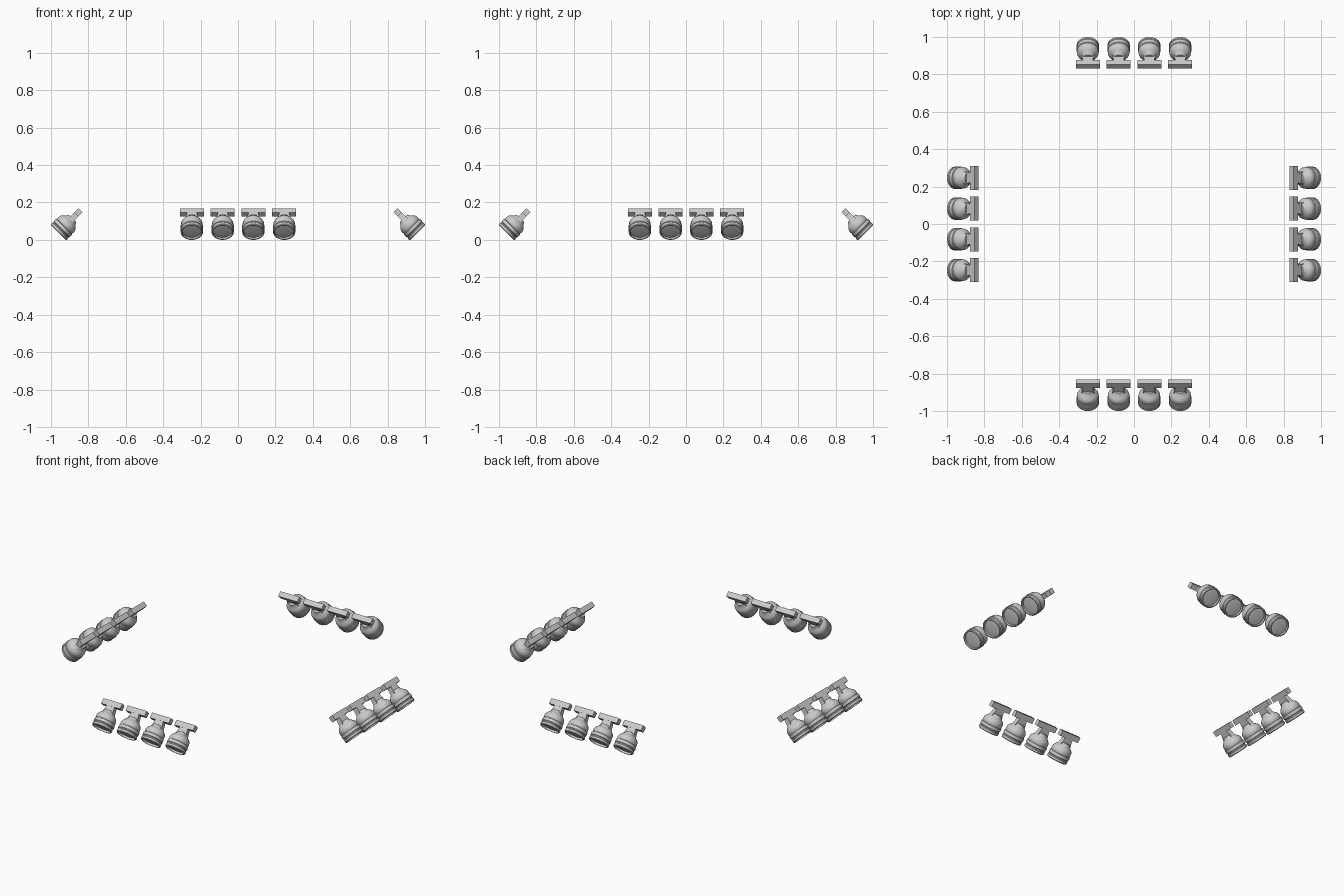
import bpy, bmesh, math
from mathutils import Matrix

if "Cube" in bpy.data.objects:
    bpy.data.objects.remove(bpy.data.objects["Cube"])

SIDES = 32
# lamp profile: (radius, distance back from the lens face along the lamp axis)
HOUSING = [(0.050, 0.012), (0.051, 0.0), (0.056, 0.0), (0.0595, 0.004), (0.0595, 0.015),
           (0.057, 0.018), (0.057, 0.023), (0.0605, 0.026), (0.0605, 0.043),
           (0.057, 0.046), (0.057, 0.051), (0.058, 0.054), (0.057, 0.068), (0.052, 0.078),
           (0.043, 0.087), (0.032, 0.098), (0.028, 0.108)]
LENS = [(0.050, 0.012), (0.035, 0.010), (0.018, 0.009)]
ROW = (-0.247, -0.082, 0.082, 0.247)


def finish(bm, name, smooth):
    bmesh.ops.recalc_face_normals(bm, faces=bm.faces)
    mesh = bpy.data.meshes.new(name)
    bm.to_mesh(mesh)
    bm.free()
    if smooth:
        mesh.shade_smooth()
        mesh.set_sharp_from_angle(angle=math.radians(30))
    return mesh


def lathe(name, profile, cap_first=False, cap_last=False):
    bm = bmesh.new()
    rings = [[bm.verts.new((r * math.cos(2 * math.pi * i / SIDES),
                            r * math.sin(2 * math.pi * i / SIDES), s))
              for i in range(SIDES)] for r, s in profile]
    for a, b in zip(rings, rings[1:]):
        for i in range(SIDES):
            j = (i + 1) % SIDES
            bm.faces.new((a[i], a[j], b[j], b[i]))
    if cap_first:
        bm.faces.new(rings[0])
    if cap_last:
        bm.faces.new(rings[-1])
    return finish(bm, name, True)


def block(name, bottom_w, top_w, depth, z0, z1):
    # box whose width may taper from bottom to top
    bm = bmesh.new()
    bmesh.ops.create_cube(bm, size=1)
    for v in bm.verts:
        w = top_w if v.co.z > 0 else bottom_w
        v.co = (v.co.x * w, v.co.y * depth, z1 if v.co.z > 0 else z0)
    return finish(bm, name, False)


parts = {
    "lamp_housing": lathe("lamp_housing", HOUSING, cap_last=True),
    "lens": lathe("lens", LENS, cap_last=True),
    "bracket_neck": block("bracket_neck", 0.072, 0.05, 0.030, 0.088, 0.136),
    "mounting_bar": block("mounting_bar", 0.128, 0.128, 0.031, 0.135, 0.167),
}

# four rows of four lamps, each tilted outward and down by 45 degrees
for side, facing in enumerate(("front", "right", "back", "left")):
    turn = Matrix.Rotation(side * math.pi / 2, 4, 'Z')
    for n, x in enumerate(ROW):
        pose = turn @ Matrix.Translation((x, -0.9604, 0.0396)) @ Matrix.Rotation(-math.pi / 4, 4, 'X')
        for part, mesh in parts.items():
            ob = bpy.data.objects.new(f"{facing}_{part}_{n + 1}", mesh)
            ob.matrix_world = pose
            bpy.context.collection.objects.link(ob)
